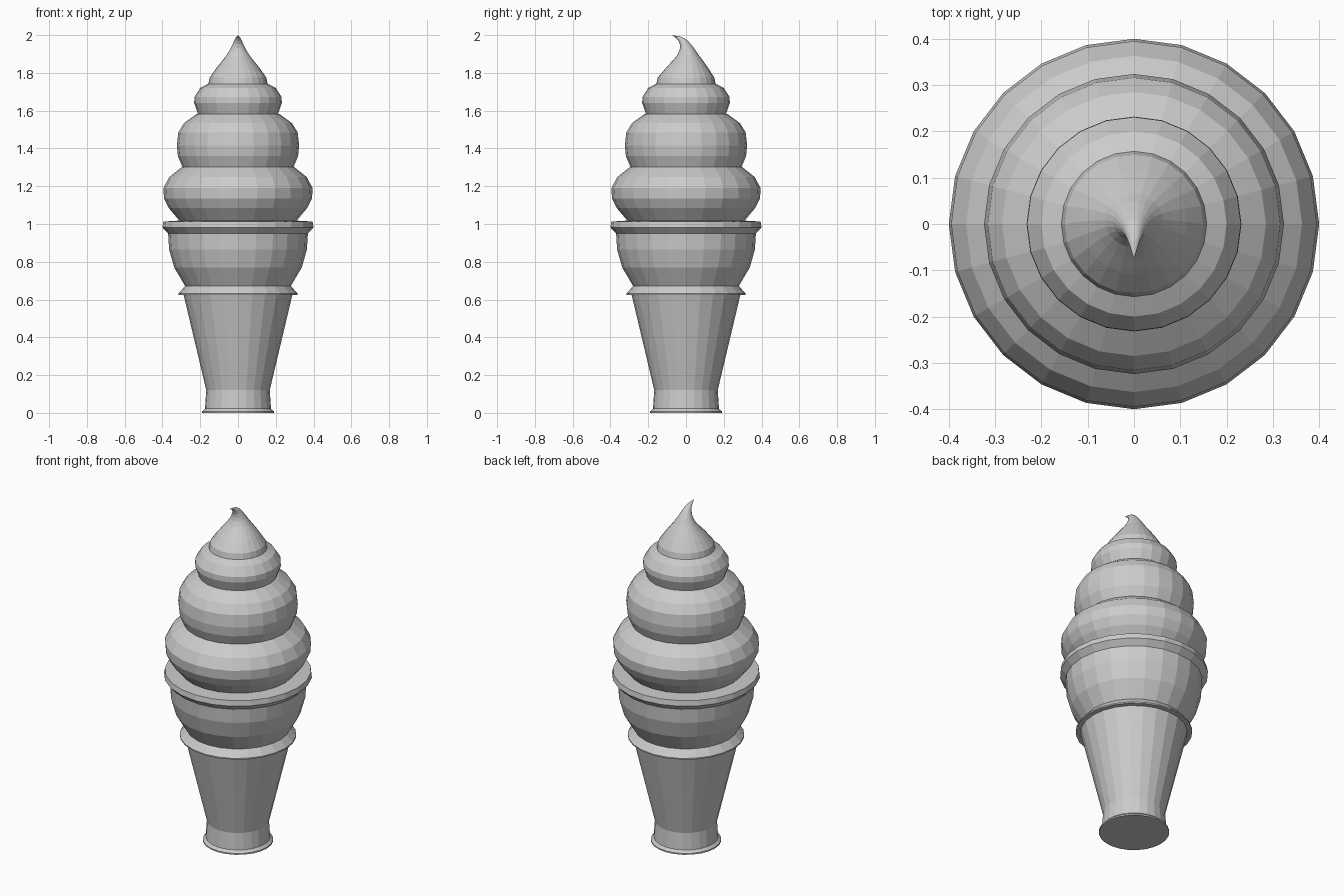
import bpy, bmesh, math

SIDES = 24


def loft(name, rings, tip=None):
    """Join elliptical rings (front y, front z, back y, back z, half width)."""
    bm = bmesh.new()
    loops = []
    for y0, z0, y1, z1, w in rings:
        loop = []
        for i in range(SIDES):
            a = 2 * math.pi * i / SIDES
            t = (1 + math.sin(a)) / 2
            loop.append(bm.verts.new((w * math.cos(a), y0 + (y1 - y0) * t, z0 + (z1 - z0) * t)))
        loops.append(loop)
    for low, high in zip(loops, loops[1:]):
        for i in range(SIDES):
            j = (i + 1) % SIDES
            bm.faces.new((low[i], low[j], high[j], high[i]))
    bm.faces.new(loops[0][::-1])
    if tip:
        point = bm.verts.new(tip)
        for i in range(SIDES):
            bm.faces.new((loops[-1][i], loops[-1][(i + 1) % SIDES], point))
    else:
        bm.faces.new(loops[-1])
    bmesh.ops.recalc_face_normals(bm, faces=bm.faces)
    mesh = bpy.data.meshes.new(name)
    bm.to_mesh(mesh)
    bm.free()
    obj = bpy.data.objects.new(name, mesh)
    bpy.context.collection.objects.link(obj)
    return obj


def level(profile):
    return [(-r, z, r, z, r) for r, z in profile]


# Wafer cup: foot flange, tapered handle, collar, bowl and rim
loft("wafer_cup", level([
    (0.19, 0), (0.19, 0.008), (0.175, 0.022), (0.168, 0.12), (0.288, 0.625),
    (0.315, 0.625), (0.315, 0.632), (0.28, 0.672), (0.338, 0.77), (0.365, 0.866),
    (0.37, 0.95), (0.40, 0.982), (0.395, 1.013), (0.31, 1.018)]))

# Ice cream layers and the curled peak, which leans to the front
layers = level([
    (0.31, 1.018), (0.367, 1.085), (0.392, 1.135), (0.395, 1.19), (0.363, 1.25),
    (0.295, 1.303), (0.318, 1.36), (0.324, 1.415), (0.316, 1.485), (0.285, 1.535),
    (0.222, 1.58), (0.212, 1.583), (0.232, 1.64), (0.231, 1.672), (0.20, 1.72),
    (0.157, 1.742), (0.15, 1.775)])
peak = [
    (-0.108, 1.825, 0.118, 1.825, 0.115), (-0.075, 1.86, 0.09, 1.865, 0.085),
    (-0.050, 1.888, 0.066, 1.896, 0.062), (-0.037, 1.912, 0.047, 1.925, 0.045),
    (-0.032, 1.932, 0.028, 1.949, 0.034), (-0.033, 1.952, 0.010, 1.97, 0.024),
    (-0.040, 1.970, -0.010, 1.984, 0.017), (-0.052, 1.984, -0.035, 1.993, 0.010)]
loft("soft_ice_cream", layers + peak, tip=(0, -0.076, 2.0))
